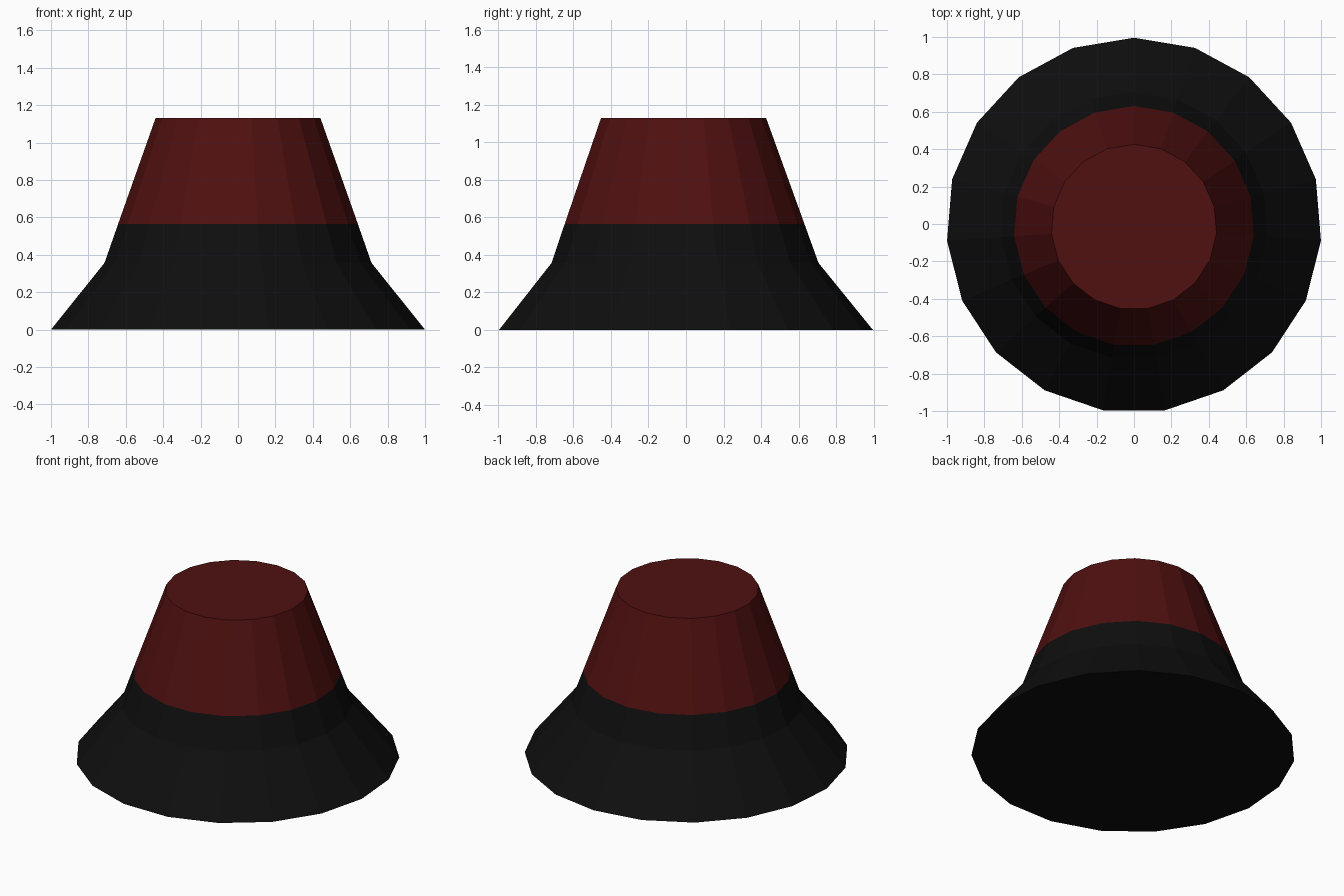
import bpy, bmesh, math

if "Cube" in bpy.data.objects:
    bpy.data.objects.remove(bpy.data.objects["Cube"])

SIDES = 19  # one corner points to the back (+y)


def material(name, rgb):
    m = bpy.data.materials.new(name)
    m.diffuse_color = (*rgb, 1)
    m.use_nodes = True
    m.node_tree.nodes["Principled BSDF"].inputs["Base Color"].default_value = m.diffuse_color
    return m


def lathe(name, rings, mat, cap_bottom=False, cap_top=False):
    """Stack of 19-sided rings given as (radius, z, y centre)."""
    bm = bmesh.new()
    loops = []
    for r, z, cy in rings:
        angles = [math.pi / 2 + 2 * math.pi * i / SIDES for i in range(SIDES)]
        loops.append([bm.verts.new((r * math.cos(a), cy + r * math.sin(a), z)) for a in angles])
    for lo, hi in zip(loops, loops[1:]):
        for i in range(SIDES):
            j = (i + 1) % SIDES
            bm.faces.new((lo[i], lo[j], hi[j], hi[i]))
    if cap_bottom:
        bm.faces.new(loops[0][::-1])
    if cap_top:
        bm.faces.new(loops[-1])
    mesh = bpy.data.meshes.new(name)
    bm.to_mesh(mesh)
    bm.free()
    mesh.materials.append(mat)
    obj = bpy.data.objects.new(name, mesh)
    bpy.context.collection.objects.link(obj)
    return obj


black = material("black", (0.0045, 0.0045, 0.0045))
red = material("dark red", (0.08, 0.005, 0.005))

seam = (0.643, 0.565, -0.012)
# flared lower body with closed underside
lathe("flared_base", [(1.003, 0, -0.007), (0.716, 0.357, -0.010), seam], black, cap_bottom=True)
# tapered upper body with flat top
lathe("upper_cone", [seam, (0.4425, 1.13, -0.016)], red, cap_top=True)
